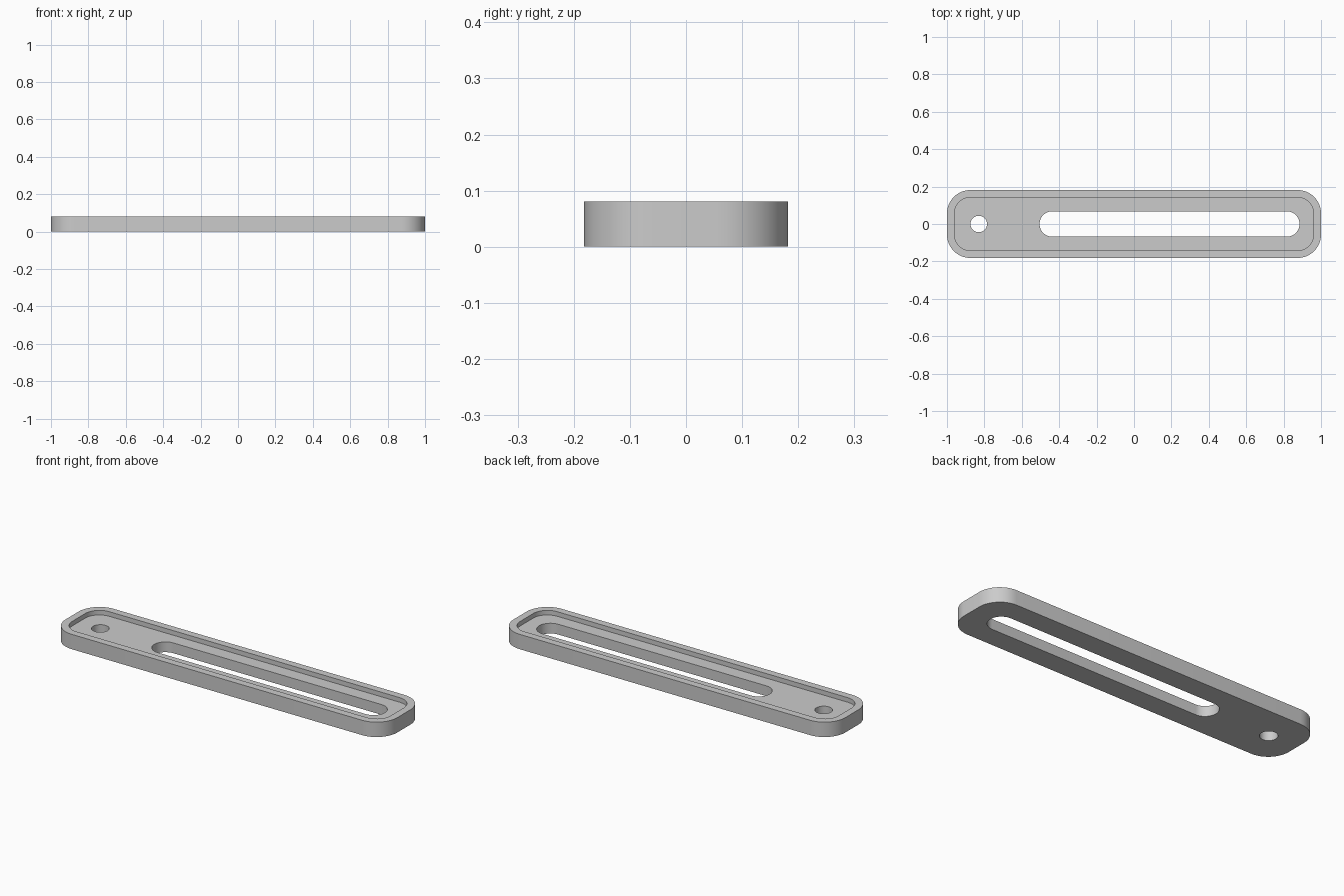
import bpy
import bmesh
from math import cos, sin, pi, radians

cube = bpy.data.objects.get("Cube")
if cube:
    bpy.data.objects.remove(cube, do_unlink=True)

HEIGHT, FLOOR = 0.081, 0.056
STEPS = 12  # segments per quarter turn

grey = bpy.data.materials.new("plain grey")
grey.use_nodes = True
colour = (0.6, 0.6, 0.6, 1)
grey.diffuse_color = colour
grey.node_tree.nodes["Principled BSDF"].inputs["Base Color"].default_value = colour

bm = bmesh.new()


def ring(cx, hx, hy, r, z):
    """Vertices in order round a rounded rectangle, slot or circle."""
    points = []
    for q, (sx, sy) in enumerate([(1, 1), (-1, 1), (-1, -1), (1, -1)]):
        for i in range(STEPS + 1):
            a = (q + i / STEPS) * pi / 2
            p = (cx + sx * (hx - r) + r * cos(a), sy * (hy - r) + r * sin(a))
            if all(abs(p[0] - o[0]) + abs(p[1] - o[1]) > 1e-5 for o in points):
                points.append(p)
    return [bm.verts.new((x, y, z)) for x, y in points]


def bridge(a, b):
    """Quads between two matching rings."""
    for i in range(len(a)):
        bm.faces.new((a[i - 1], a[i], b[i], b[i - 1]))


def fill(*rings):
    """Flat face inside the first ring, pierced by the others."""
    edges = [bm.edges.get((r[i - 1], r[i])) for r in rings for i in range(len(r))]
    bmesh.ops.triangle_fill(bm, edges=edges, use_beauty=True)


# Outlines: outer wall, recess, long slot, round hole
outer = (0, 1.0, 0.1815, 0.125)
recess = (0, 0.96, 0.1415, 0.085)
slot = (0.19, 0.695, 0.068, 0.068)
hole = (-0.83, 0.044, 0.044, 0.044)

outer_low, outer_top = ring(*outer, 0), ring(*outer, HEIGHT)
recess_top, recess_low = ring(*recess, HEIGHT), ring(*recess, FLOOR)
slot_low, slot_top = ring(*slot, 0), ring(*slot, FLOOR)
hole_low, hole_top = ring(*hole, 0), ring(*hole, FLOOR)

# Walls and raised rim
bridge(outer_low, outer_top)
bridge(outer_top, recess_top)
bridge(recess_top, recess_low)
bridge(slot_low, slot_top)
bridge(hole_low, hole_top)
# Underside and recessed floor
fill(outer_low, slot_low, hole_low)
fill(recess_low, slot_top, hole_top)
bmesh.ops.recalc_face_normals(bm, faces=bm.faces[:])

mesh = bpy.data.meshes.new("slotted_plate")
bm.to_mesh(mesh)
bm.free()
mesh.materials.append(grey)
plate = bpy.data.objects.new("slotted_plate", mesh)
bpy.context.collection.objects.link(plate)

# Smooth round walls with crisp edges
bpy.ops.object.select_all(action="DESELECT")
plate.select_set(True)
bpy.context.view_layer.objects.active = plate
bpy.ops.object.shade_smooth_by_angle(angle=radians(30))
